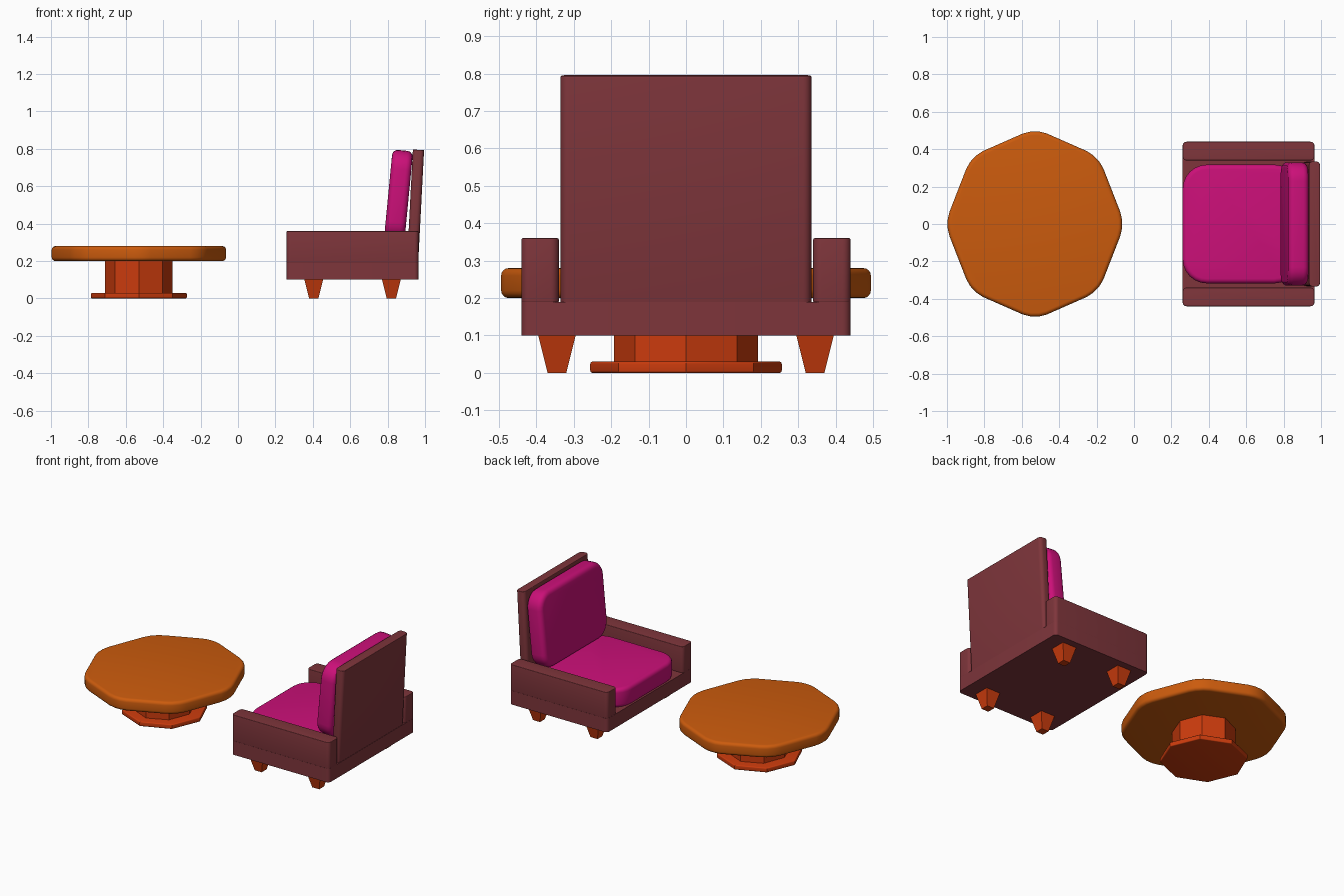
import bpy, bmesh, math
from mathutils import Matrix

cube = bpy.data.objects.get("Cube")
if cube:
    bpy.data.objects.remove(cube, do_unlink=True)


def material(name, rgb):
    m = bpy.data.materials.new(name)
    m.use_nodes = True
    m.diffuse_color = (*rgb, 1)
    m.node_tree.nodes["Principled BSDF"].inputs["Base Color"].default_value = (*rgb, 1)
    return m


MAROON = material("maroon fabric", (0.21, 0.036, 0.044))
PINK = material("pink cushion", (0.6, 0.005, 0.19))
ORANGE = material("orange wood", (0.6, 0.105, 0.004))
RUST = material("rust wood", (0.6, 0.044, 0.004))


def finish(name, bm, mat, loc, tilt=0):
    """Turn a bmesh into a placed, coloured object with sharp creases kept."""
    bmesh.ops.recalc_face_normals(bm, faces=bm.faces)
    mesh = bpy.data.meshes.new(name)
    bm.to_mesh(mesh)
    bm.free()
    obj = bpy.data.objects.new(name, mesh)
    bpy.context.collection.objects.link(obj)
    mesh.materials.append(mat)
    obj.location = loc
    obj.rotation_euler.y = math.radians(tilt)
    bpy.ops.object.select_all(action='DESELECT')
    obj.select_set(True)
    bpy.context.view_layer.objects.active = obj
    bpy.ops.object.shade_smooth_by_angle(angle=math.radians(32))
    return obj


def round_edges(bm, axis, radius, soft, segments):
    """Round the edges along an axis, then soften the rims of both caps."""
    if radius:
        along = [e for e in bm.edges
                 if abs((e.verts[0].co - e.verts[1].co).normalized()[axis]) > 0.99]
        bmesh.ops.bevel(bm, geom=along, offset=radius, segments=segments,
                        profile=0.5, affect='EDGES')
    if soft:
        rims = [e for e in bm.edges if e.calc_face_angle(0) > 1]
        bmesh.ops.bevel(bm, geom=rims, offset=soft, segments=4,
                        profile=0.5, affect='EDGES')


def box(name, size, loc, mat, axis=2, radius=0.0, soft=0.0, tilt=0):
    bm = bmesh.new()
    bmesh.ops.create_cube(bm, size=1, matrix=Matrix.Diagonal((*size, 1)))
    round_edges(bm, axis, radius, soft, 6)
    return finish(name, bm, mat, loc, tilt)


def octagon(name, rx, ry, z0, z1, mat, radius=0.0, soft=0.0):
    bm = bmesh.new()
    bmesh.ops.create_cone(bm, cap_ends=True, segments=8, radius1=1, radius2=1,
                          depth=z1 - z0, matrix=Matrix.Diagonal((rx, ry, 1, 1)))
    round_edges(bm, 2, radius, soft, 3)
    return finish(name, bm, mat, (-0.53, 0, (z0 + z1) / 2))


# Coffee table
octagon("table_top", 0.482, 0.512, 0.2, 0.28, ORANGE, radius=0.07, soft=0.02)
octagon("table_pedestal", 0.18, 0.193, 0.025, 0.205, RUST)
octagon("table_base", 0.256, 0.256, 0, 0.03, RUST, soft=0.006)

# Armchair frame
box("chair_base", (0.705, 0.88, 0.09), (0.6125, 0, 0.145), MAROON, radius=0.022)
for side, s in (("left", 1), ("right", -1)):
    box(side + "_arm", (0.705, 0.1, 0.172), (0.6125, s * 0.39, 0.274), MAROON,
        radius=0.022, soft=0.004)
box("chair_back", (0.06, 0.67, 0.61), (0.949, 0, 0.49), MAROON,
    radius=0.022, soft=0.004, tilt=3)

# Cushions
box("seat_cushion", (0.62, 0.635, 0.125), (0.57, 0, 0.25), PINK,
    radius=0.13, soft=0.025)
box("back_cushion", (0.11, 0.66, 0.485), (0.858, 0, 0.55), PINK,
    axis=0, radius=0.1, soft=0.03, tilt=5.5)

# Tapered square legs
for x, end in ((0.405, "front"), (0.82, "rear")):
    for s, side in ((1, "left"), (-1, "right")):
        bm = bmesh.new()
        bmesh.ops.create_cone(bm, cap_ends=True, segments=4,
                              radius1=0.025 * math.sqrt(2),
                              radius2=0.05 * math.sqrt(2), depth=0.1,
                              matrix=Matrix.Rotation(math.pi / 4, 4, 'Z'))
        finish(end + "_" + side + "_leg", bm, RUST, (x, s * 0.345, 0.05))
